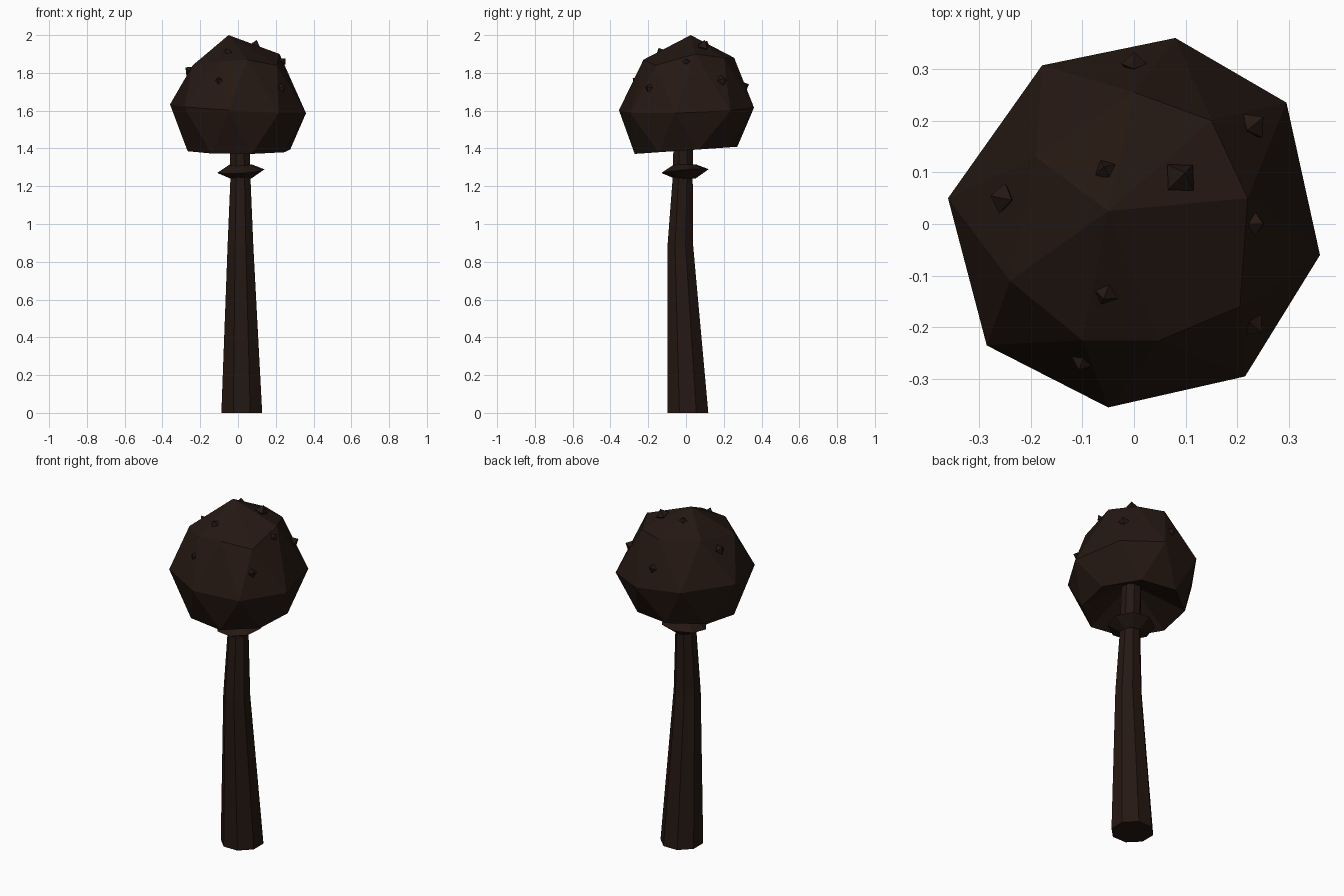
import bpy, bmesh
from math import sin, cos, radians
from mathutils import Vector

if "Cube" in bpy.data.objects:
    bpy.data.objects.remove(bpy.data.objects["Cube"])

bark = bpy.data.materials.new("dark_brown")
bark.diffuse_color = (0.018, 0.009, 0.006, 1)
bark.use_nodes = True
bark.node_tree.nodes["Principled BSDF"].inputs["Base Color"].default_value = bark.diffuse_color


def finish(name, bm):
    bmesh.ops.recalc_face_normals(bm, faces=bm.faces)
    me = bpy.data.meshes.new(name)
    bm.to_mesh(me)
    bm.free()
    me.materials.append(bark)
    ob = bpy.data.objects.new(name, me)
    bpy.context.collection.objects.link(ob)
    return ob


def ring(bm, pts):
    return [bm.verts.new(p) for p in pts]


def circle(cx, cy, z, r, n=8, turn=22.5, tilt=(0, 0)):
    out = []
    for i in range(n):
        a = radians(turn + 360 * i / n)
        x, y = r * cos(a), r * sin(a)
        out.append((cx + x, cy + y, z + tilt[0] * x + tilt[1] * y))
    return out


def bridge(bm, a, b):
    n = len(a)
    for i in range(n):
        j = (i + 1) % n
        bm.faces.new((a[i], a[j], b[j], b[i]))


def zigzag(bm, a, b):
    # b[i] lies between a[i] and a[i + 1]
    n = len(a)
    for i in range(n):
        j = (i + 1) % n
        bm.faces.new((a[i], a[j], b[i]))
        bm.faces.new((a[j], b[j], b[i]))


# Bent, tapering stem
bm = bmesh.new()
rows = [ring(bm, circle(*s)) for s in (
    (0.02, 0.01, 0, 0.117), (0.013, -0.03, 0.88, 0.074),
    (0.013, -0.018, 1.23, 0.058), (0.008, -0.012, 1.54, 0.055))]
for a, b in zip(rows, rows[1:]):
    bridge(bm, a, b)
bm.faces.new(rows[0])
bm.faces.new(rows[-1])
finish("stem", bm)

# Collar around the stem
bm = bmesh.new()
c = (0.015, -0.005)
rows = [ring(bm, circle(*c, z, r, 8, 10, t)) for z, r, t in (
    (1.24, 0.055, (0, 0)), (1.28, 0.127, (0.06, 0.09)),
    (1.315, 0.06, (0, 0)), (1.28, 0.045, (0, 0)))]
for a, b in zip(rows, rows[1:] + rows[:1]):
    bridge(bm, a, b)
finish("collar", bm)

# Faceted cap with hollow underside
bm = bmesh.new()
mid_xy = [(0.36, -0.06), (0.295, 0.235), (0.08, 0.36), (-0.178, 0.307),
          (-0.36, 0.05), (-0.285, -0.235), (-0.05, -0.355), (0.215, -0.295)]
top_xy = [(0.22, 0.05), (0.15, 0.20), (0.0, 0.255), (-0.19, 0.13),
          (-0.24, -0.11), (-0.1, -0.225), (0.05, -0.225), (0.205, -0.16)]
top_z = [1.90, 1.88, 1.88, 1.87, 1.84, 1.86, 1.87, 1.84]
mid = ring(bm, [(x, y, 1.61 - 0.06 * x + 0.03 * y) for x, y in mid_xy])
top = ring(bm, [(x, y, z) for (x, y), z in zip(top_xy, top_z)])
low = ring(bm, circle(0.005, 0, 1.39, 0.28, 8, 14, (0, 0.07)))
gill = ring(bm, circle(0.008, -0.012, 1.52, 0.05, 8, 14))
apex = bm.verts.new((-0.05, 0.025, 2.0))
zigzag(bm, mid, top)
zigzag(bm, mid, low)
bridge(bm, low, gill)
bm.faces.new(gill)
for i in range(8):
    bm.faces.new((top[i], top[(i + 1) % 8], apex))
finish("cap", bm)

# Small pointed warts on the cap
warts = [(0, 0.31, 1.73, 0.025), (0.23, 0.19, 1.76, 0.03),
         (0.09, 0.09, 1.94, 0.036), (-0.055, 0.105, 1.95, 0.022),
         (-0.255, 0.05, 1.81, 0.03), (0.235, 0, 1.86, 0.023),
         (-0.055, -0.135, 1.91, 0.025), (0.23, -0.195, 1.72, 0.025),
         (-0.1, -0.265, 1.76, 0.022)]
for i, (x, y, z, r) in enumerate(warts):
    bm = bmesh.new()
    bmesh.ops.create_uvsphere(bm, u_segments=4, v_segments=2, radius=r)
    ob = finish(f"wart_{i + 1}", bm)
    p = Vector((x, y, z))
    ob.location = p
    ob.rotation_mode = 'QUATERNION'
    ob.rotation_quaternion = (p - Vector((0, 0, 1.6))).to_track_quat('Z', 'Y')
